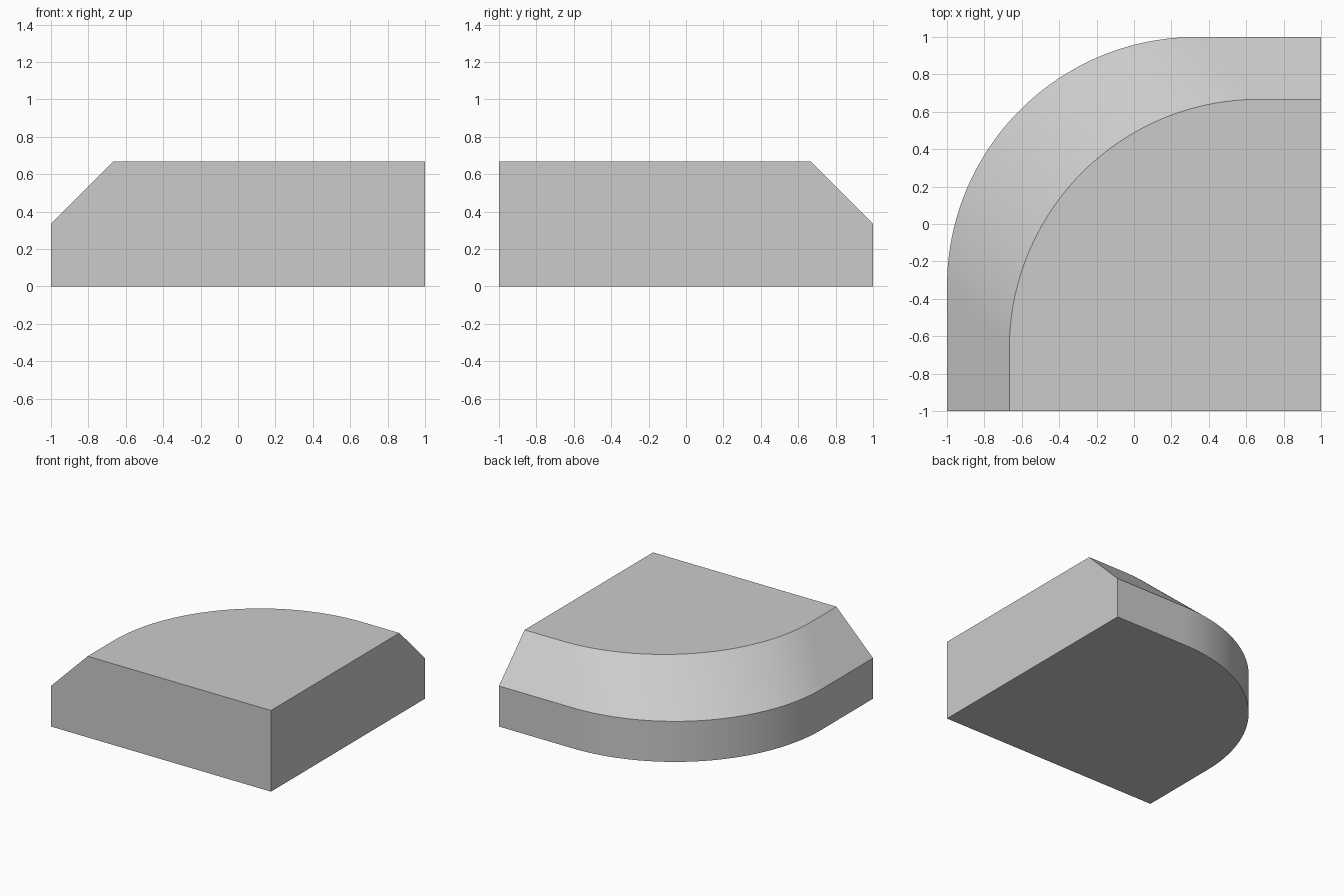
import bpy, bmesh
from math import sin, cos, pi, radians

if "Cube" in bpy.data.objects:
    bpy.data.objects.remove(bpy.data.objects["Cube"])

T = 1 / 3      # height of each band, and inset of the bevel
R = 4 / 3      # radius of the rounded corner
SEGMENTS = 48


def outline(inset):
    """Rounded-corner footprint, its back and left sides moved in by inset."""
    cx, cy = T + inset, -T - inset
    pts = [(1, -1), (1, 1 - inset)]
    for i in range(SEGMENTS + 1):
        a = pi / 2 + i / SEGMENTS * pi / 2
        pts.append((cx + R * cos(a), cy + R * sin(a)))
    pts.append((-1 + inset, -1))
    return pts


# Stack of footprints: base, top of the wall, top of the sloped band
bm = bmesh.new()
rings = [[bm.verts.new((x, y, z)) for x, y in outline(inset)]
         for z, inset in ((0, 0), (T, 0), (2 * T, T))]
n = len(rings[0])

# Flat bottom and top
bm.faces.new(rings[0][::-1])
bm.faces.new(rings[2])

# Curved wall and sloped band
for low, high in zip(rings, rings[1:]):
    for i in range(1, n - 1):
        bm.faces.new((low[i], low[i + 1], high[i + 1], high[i]))

# Flat front and right cut faces
bm.faces.new([r[n - 1] for r in rings[::-1]] + [r[0] for r in rings])
bm.faces.new([r[0] for r in rings[::-1]] + [r[1] for r in rings])

# Drop the unneeded middle point on the straight front right edge
bmesh.ops.dissolve_verts(bm, verts=[rings[1][0]])
bmesh.ops.recalc_face_normals(bm, faces=bm.faces)

mesh = bpy.data.meshes.new("rounded_corner_block")
bm.to_mesh(mesh)
bm.free()
block = bpy.data.objects.new("rounded_corner_block", mesh)
bpy.context.collection.objects.link(block)
bpy.context.view_layer.objects.active = block
block.select_set(True)
bpy.ops.object.shade_smooth_by_angle(angle=radians(25))
